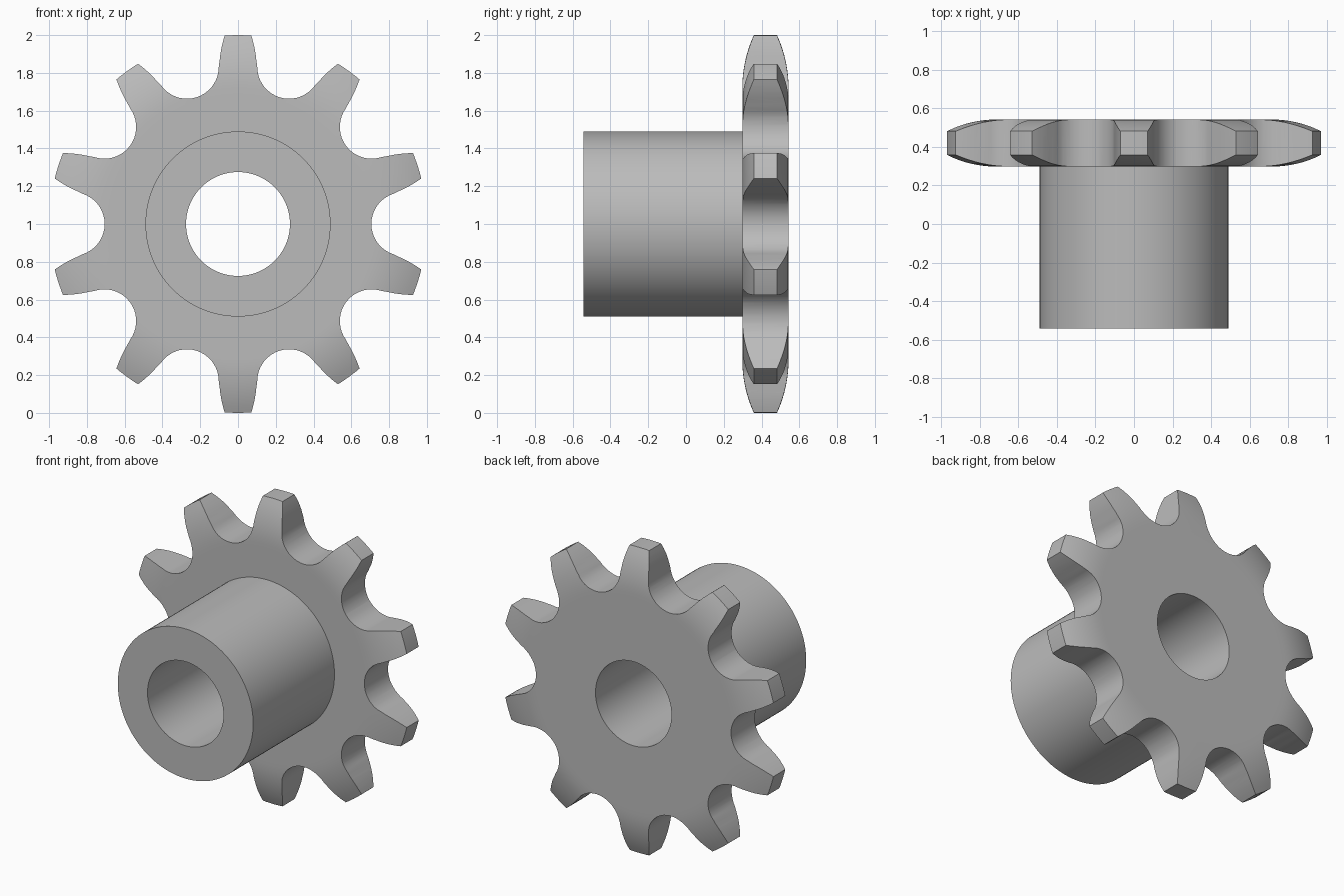
import bpy, bmesh
from math import pi, sin, cos, radians, sqrt
from mathutils import Vector, Matrix

cube = bpy.data.objects.get("Cube")
if cube:
    bpy.data.objects.remove(cube, do_unlink=True)

TEETH = 10
AXIS_Z = 1.0
FRONT, PLATE, BACK = -0.543, 0.298, 0.543      # y of hub end, plate front, plate back
BORE, HUB, CHAMFER, TIP = 0.275, 0.49, 0.72, 1.0
DEPTH = 0.061                                  # how far the tooth tips thin on each side

steel = bpy.data.materials.new("grey steel")
steel.use_nodes = True
colour = (0.5, 0.5, 0.5, 1)
steel.diffuse_color = colour
steel.node_tree.nodes["Principled BSDF"].inputs["Base Color"].default_value = colour


def make_object(name, bm):
    bmesh.ops.recalc_face_normals(bm, faces=bm.faces)
    mesh = bpy.data.meshes.new(name)
    bm.to_mesh(mesh)
    bm.free()
    mesh.materials.append(steel)
    obj = bpy.data.objects.new(name, mesh)
    obj.location.z = AXIS_Z
    bpy.context.collection.objects.link(obj)
    return obj


def lathe(name, profile, steps):
    """Spin a closed (radius, y) profile about the y axis."""
    bm = bmesh.new()
    verts = [bm.verts.new((r, y, 0)) for r, y in profile]
    edges = [bm.edges.new((a, b)) for a, b in zip(verts, verts[1:] + verts[:1])]
    bmesh.ops.spin(bm, geom=verts + edges, cent=(0, 0, 0), axis=(0, 1, 0),
                   angle=2 * pi, steps=steps)
    bmesh.ops.remove_doubles(bm, verts=bm.verts, dist=1e-4)
    return make_object(name, bm)


# Hub and plate in one turned body, with rounded chamfers towards the rim
span = TIP - CHAMFER
arc_r = (span ** 2 + DEPTH ** 2) / (2 * DEPTH)
drop = [(CHAMFER + span * i / 8, arc_r - sqrt(arc_r ** 2 - (span * i / 8) ** 2))
        for i in range(9)]
profile = [(BORE, FRONT), (HUB, FRONT), (HUB, PLATE), (0.69, PLATE)]
profile += [(r, PLATE + d) for r, d in drop]
profile += [(r, BACK - d) for r, d in reversed(drop)]
profile += [(0.69, BACK), (BORE, BACK)]
sprocket = lathe("sprocket", profile, 120)

# Tooth outline: one flank, one round gap, the mirrored flank, repeated
flank = [Vector(p) for p in ((0.062, 1.03), (0.07, 1.0), (0.08, 0.965),
                             (0.088, 0.93), (0.094, 0.895), (0.098, 0.86))]
half_pitch = pi / TEETH
gap_dir = Vector((sin(half_pitch), cos(half_pitch)))
gap = gap_dir * 0.874
arc = [gap + 0.168 * Vector((cos(a), sin(a)))
       for a in (radians(180 + 144 * i / 18) for i in range(19))]
mirrored = [2 * p.dot(gap_dir) * gap_dir - p for p in reversed(flank)]
segment = flank + arc + mirrored

bm = bmesh.new()
ring = []
for k in range(TEETH):
    turn = Matrix.Rotation(-2 * half_pitch * k, 2)
    for p in segment:
        q = turn @ p
        ring.append(bm.verts.new((q.x, -0.8, q.y)))
face = bm.faces.new(ring)
side = bmesh.ops.extrude_face_region(bm, geom=[face])
bmesh.ops.translate(bm, vec=(0, 1.6, 0),
                    verts=[v for v in side["geom"] if isinstance(v, bmesh.types.BMVert)])
cutter = make_object("tooth_outline_cutter", bm)
cutter.hide_render = True

# Keep only what lies inside the tooth outline
cut = sprocket.modifiers.new("teeth", 'BOOLEAN')
cut.operation = 'INTERSECT'
cut.solver = 'EXACT'
cut.object = cutter
bpy.ops.object.select_all(action='DESELECT')
bpy.context.view_layer.objects.active = sprocket
sprocket.select_set(True)
bpy.ops.object.modifier_apply(modifier=cut.name)
bpy.data.objects.remove(cutter, do_unlink=True)
bpy.ops.object.shade_smooth_by_angle(angle=radians(25))
